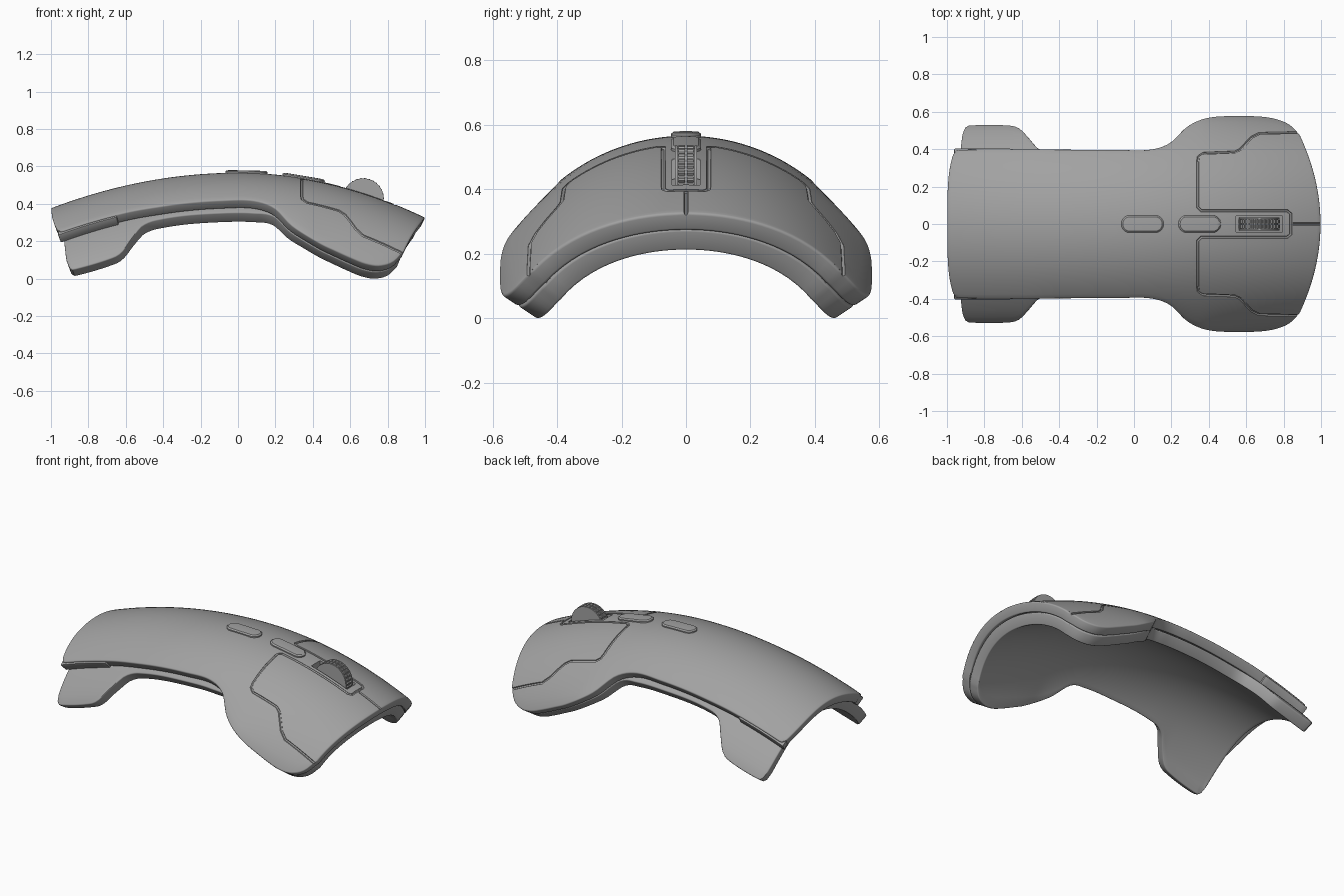
import bpy, bmesh, math
from mathutils import Vector

if "Cube" in bpy.data.objects:
    bpy.data.objects.remove(bpy.data.objects["Cube"])

R = 0.62  # radius of the arched cross-section


def step(a, b, x):
    t = min(1, max(0, (x - a) / (b - a)))
    return t * t * (3 - 2 * t)


def surf(x, y, d=0.0):
    """Point on the arched body surface, moved d along its (softened) normal."""
    k = 0.19 if x < 0 else 0.24
    c = math.sqrt(R * R - y * y)
    g = y / c
    g /= (1 + (g / 1.6) ** 4) ** 0.25
    n = Vector((2 * k * x, g, 1)).normalized()
    q = (y / 0.57) ** 8  # tips of the wings are lifted
    dz = q * (0.062 * step(-.4, -.6, x) - 0.16 * (x - 0.79) * step(.1, .4, x))
    return Vector((x, y, 0.57 - k * x * x - R + c + dz)) + n * d


def interp(knots, x):
    """Smooth curve through (x, value) knots."""
    if x <= knots[0][0]:
        return knots[0][1]
    for i in range(len(knots) - 1):
        (x0, a), (x1, b) = knots[i], knots[i + 1]
        if x <= x1:
            p = knots[max(i - 1, 0)]
            q = knots[min(i + 2, len(knots) - 1)]
            m0 = (b - p[1]) / (x1 - p[0]) * (x1 - x0)
            m1 = (q[1] - a) / (q[0] - x0) * (x1 - x0)
            t = (x - x0) / (x1 - x0)
            return (a * (2*t**3 - 3*t*t + 1) + m0 * (t**3 - 2*t*t + t)
                    + b * (3*t*t - 2*t**3) + m1 * (t**3 - t*t))
    return knots[-1][1]


grey = bpy.data.materials.new("dark_grey")
grey.diffuse_color = (0.36, 0.36, 0.36, 1)
grey.use_nodes = True
grey.node_tree.nodes["Principled BSDF"].inputs["Base Color"].default_value = grey.diffuse_color


def to_object(name, bm):
    bmesh.ops.recalc_face_normals(bm, faces=bm.faces)
    me = bpy.data.meshes.new(name)
    bm.to_mesh(me)
    bm.free()
    me.materials.append(grey)
    ob = bpy.data.objects.new(name, me)
    bpy.context.collection.objects.link(ob)
    return ob


def patch(name, x0, x1, lo, hi, d0, d1, nx, ny, front=0.0, rear=0.0):
    """Curved slab between two edge curves and two normal offsets."""
    bm = bmesh.new()
    layers = []
    for d in (d0, d1):
        rows = []
        for i in range(nx + 1):
            x = x0 + (x1 - x0) * i / nx
            a, b = lo(x), hi(x)
            row = []
            for j in range(ny + 1):
                v = 2 * j / ny - 1
                xx = x - front * v * v * max(0, (x - 0.4) / 0.6) ** 2
                xx += rear * v ** 4 * max(0, (-x - 0.6) / 0.4) ** 2
                row.append(bm.verts.new(surf(xx, a + (b - a) * j / ny, d)))
            rows.append(row)
        layers.append(rows)
    t, u = layers
    for g in layers:
        for i in range(nx):
            for j in range(ny):
                bm.faces.new((g[i][j], g[i+1][j], g[i+1][j+1], g[i][j+1]))
    for i in range(nx):
        for j in (0, ny):
            bm.faces.new((t[i][j], t[i+1][j], u[i+1][j], u[i][j]))
    for j in range(ny):
        for i in (0, nx):
            bm.faces.new((t[i][j], t[i][j+1], u[i][j+1], u[i][j]))
    return to_object(name, bm)


def finish(ob, bevel=0.0, cutters=(), segments=3):
    if bevel:
        m = ob.modifiers.new("bevel", 'BEVEL')
        m.width, m.segments = bevel, segments
        m.limit_method, m.angle_limit = 'ANGLE', math.radians(50)
    if cutters:
        ob.modifiers.new("triangles", 'TRIANGULATE')
    for c in cutters:
        m = ob.modifiers.new("cut", 'BOOLEAN')
        m.object, m.operation, m.solver = c, 'DIFFERENCE', 'EXACT'
    bpy.ops.object.select_all(action='DESELECT')
    ob.select_set(True)
    bpy.context.view_layer.objects.active = ob
    bpy.ops.object.convert(target='MESH')
    bpy.ops.object.shade_smooth_by_angle(angle=math.radians(35))


def groove(name, path, r):
    """Tube that follows the surface along an (x, y) path."""
    pts = []
    for (ax, ay), (bx, by) in zip(path, path[1:]):
        n = max(1, round(math.hypot(bx - ax, by - ay) / 0.03))
        pts += [surf(ax + (bx-ax)*k/n, ay + (by-ay)*k/n) for k in range(n)]
    pts.append(surf(*path[-1]))
    cu = bpy.data.curves.new(name, 'CURVE')
    cu.dimensions, cu.bevel_depth, cu.bevel_resolution = '3D', r, 1
    cu.use_fill_caps = True
    sp = cu.splines.new('POLY')
    sp.points.add(len(pts) - 1)
    for p, co in zip(sp.points, pts):
        p.co = (*co, 1)
    cu.materials.append(grey)
    ob = bpy.data.objects.new(name, cu)
    bpy.context.collection.objects.link(ob)
    finish(ob)
    return ob


# Outline half-widths seen from above
flare = [(0.08, .40), (.19, .435), (.28, .52), (.36, .562), (.44, .577), (.52, .58),
         (.62, .58), (.72, .576), (.82, .562), (.92, .53), (1.0, .475)]
upper_w = [(-1, .37), (-.985, .392), (-.96, .40), (-0.1, .40)] + flare
lower_w = [(-.955, .53), (-.935, .57), (-.9, .582), (-.68, .582), (-.62, .565), (-.57, .51),
           (-.52, .45), (-.44, .425), (-.1, .423), (.08, .423)] + flare[1:]

# Cutters: panel seam, centre slit and wheel slot
half = [(.97, .475), (.88, .49), (.67, .485), (.63, .465), (.57, .40), (.54, .385),
        (.37, .378), (.345, .36), (.34, .33), (.34, .09), (.36, .07), (.82, .07), (.838, .055)]
seam = groove("panel_seam_cutter", half + [(x, -y) for x, y in reversed(half)], 0.008)
slit = groove("centre_slit_cutter", [(.85, 0), (1.03, 0)], 0.007)
bm = bmesh.new()
bmesh.ops.create_cube(bm, size=1)
for v in bm.verts:
    v.co = (v.co.x * .25 + .67, v.co.y * .088, v.co.z * .3 + .46)
slot = to_object("wheel_slot_cutter", bm)

# Shells
upper = patch("upper_shell", -1, 1, lambda x: -interp(upper_w, x), lambda x: interp(upper_w, x),
              0, -.06, 90, 32, front=.11, rear=.03)
finish(upper, .013, (seam, slit, slot))
lower = patch("lower_shell", -.955, .99, lambda x: -interp(lower_w, x), lambda x: interp(lower_w, x),
              -.063, -.133, 100, 32, front=.11, rear=.03)
finish(lower, .016)
for c in (seam, slit, slot):
    bpy.data.objects.remove(c)

# Rear edge clips
for side, s in (("left", 1), ("right", -1)):
    clip = patch("rear_clip_" + side, -.965, -.65, lambda x: s * .365, lambda x: s * .41,
                 -.008, -.066, 10, 2)
    finish(clip, .006, segments=2)

# Pill buttons
for name, cx in (("middle_button", .045), ("front_button", .35)):
    bm = bmesh.new()
    rings = []
    for r, d in ((.046, -.02), (.046, .008), (.038, .014), (.02, .0145)):
        ring = []
        for k in range(32):
            a = 2 * math.pi * (k + .5) / 32
            x = cx + math.copysign(.067, math.cos(a)) + r * math.cos(a)
            ring.append(bm.verts.new(surf(x, r * math.sin(a), d)))
        rings.append(ring)
    for a, b in zip(rings, rings[1:]):
        for k in range(32):
            bm.faces.new((a[k], a[k-1], b[k-1], b[k]))
    bm.faces.new(rings[0])
    bm.faces.new(rings[-1])
    finish(to_object(name, bm))

# Scroll wheel with ribbed tread
bm = bmesh.new()
N = 120
for y0, y1, ribbed in ((-.034, -.027, 0), (-.024, -.003, 1), (.003, .024, 1), (.027, .034, 0), (-.03, .03, 2)):
    ends = []
    for y in (y0, y1):
        ring = []
        for k in range(N):
            r = (.109, .111 if k % 4 < 2 else .105, .101)[ribbed]
            a = 2 * math.pi * k / N
            ring.append(bm.verts.new((.67 + r * math.cos(a), y, max(.37, .431 + r * math.sin(a)))))
        ends.append(ring)
    for k in range(N):
        bm.faces.new((ends[0][k], ends[0][k-1], ends[1][k-1], ends[1][k]))
    for ring in ends:
        bm.faces.new(ring)
finish(to_object("scroll_wheel", bm))

# Rest the model on the ground plane
obs = [o for o in bpy.context.scene.objects if o.type == 'MESH']
low = min(v.co.z for o in obs for v in o.data.vertices)
for o in obs:
    for v in o.data.vertices:
        v.co.z -= low
